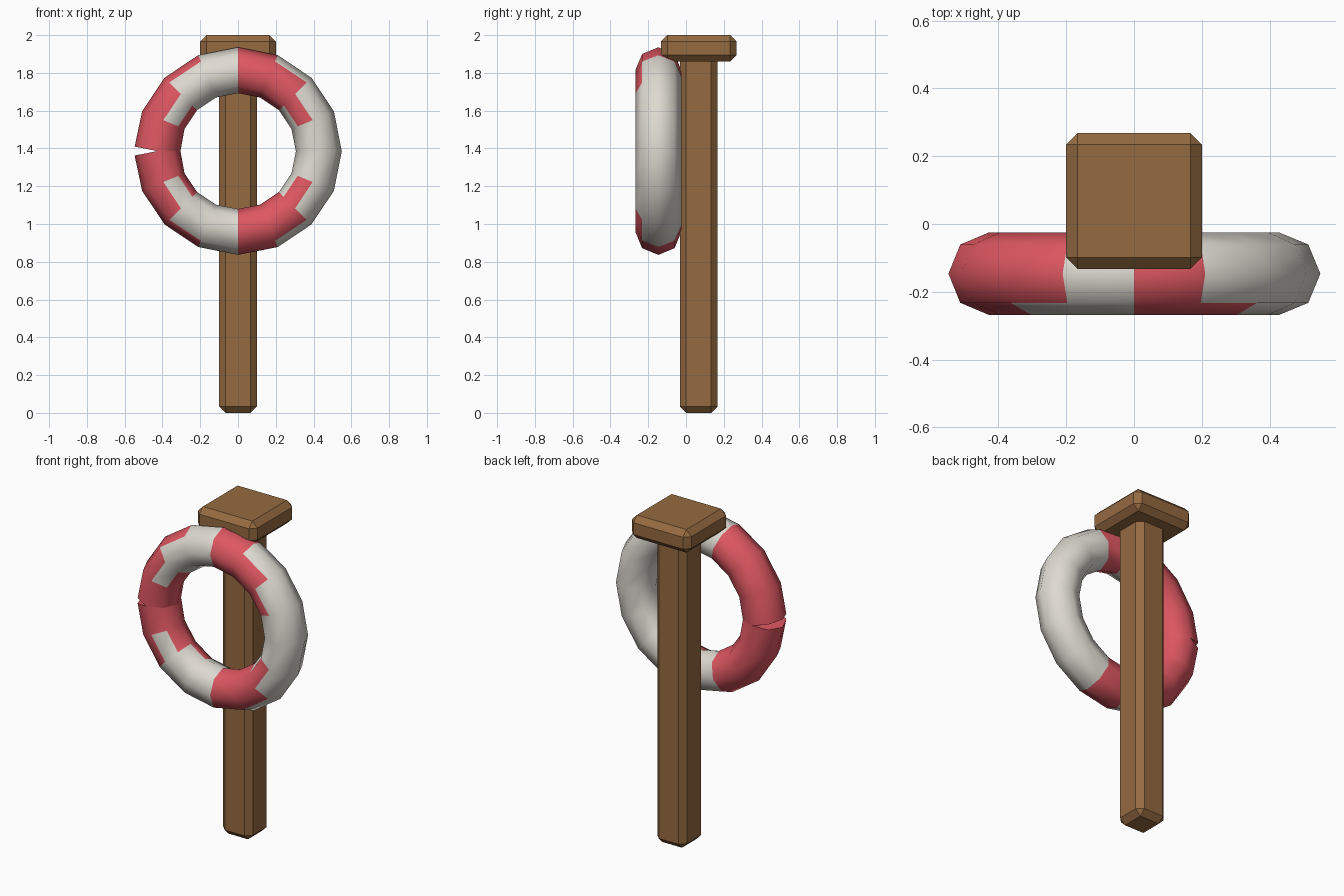
import bpy, bmesh
from math import pi, sin, cos, radians
from mathutils import Vector

cube = bpy.data.objects.get("Cube")
if cube:
    bpy.data.objects.remove(cube, do_unlink=True)


def material(name, rgb):
    mat = bpy.data.materials.new(name)
    mat.use_nodes = True
    color = (*rgb, 1)
    mat.diffuse_color = color
    bsdf = mat.node_tree.nodes["Principled BSDF"]
    bsdf.inputs["Base Color"].default_value = color
    bsdf.inputs["Roughness"].default_value = 0.8
    return mat


wood = material("brown wood", (0.30, 0.145, 0.053))
white = material("off white", (0.73, 0.70, 0.64))
red = material("red", (0.73, 0.095, 0.12))


def add_object(name, bm, mats):
    bmesh.ops.recalc_face_normals(bm, faces=bm.faces)
    mesh = bpy.data.meshes.new(name)
    bm.to_mesh(mesh)
    bm.free()
    for mat in mats:
        mesh.materials.append(mat)
    obj = bpy.data.objects.new(name, mesh)
    bpy.context.collection.objects.link(obj)
    return obj


def chamfered_box(name, low, high, chamfer):
    low, high = Vector(low), Vector(high)
    bm = bmesh.new()
    bmesh.ops.create_cube(bm, size=1)
    bmesh.ops.scale(bm, vec=high - low, verts=bm.verts)
    bmesh.ops.translate(bm, vec=(low + high) / 2, verts=bm.verts)
    bmesh.ops.bevel(bm, geom=bm.edges[:], offset=chamfer, segments=1,
                    affect='EDGES', profile=0.5)
    return add_object(name, bm, [wood])


# Wooden post and its cap
chamfered_box("post", (-0.1, -0.033, 0), (0.1, 0.167, 1.96), 0.034)
chamfered_box("post_cap", (-0.2, -0.133, 1.86), (0.2, 0.268, 2.0), 0.034)

# Life ring: an open tube whose two ends meet in a notch on the right side
SEGMENTS, SIDES = 16, 8
RING, TUBE = 0.428, 0.1215
CENTER = Vector((0, -0.1465, 1.386))
STEP = 2 * pi / SEGMENTS
# How many segments each side of the tube keeps its stripe away from the pole
REACH = [1, 2, 3, 2, 1, 1, 1, 1]

bm = bmesh.new()
sections = []
for i in range(SEGMENTS + 1):
    angle = pi - i * STEP
    # End sections stand square to their own segment
    tilt = pi - min(max(i, 0.5), SEGMENTS - 0.5) * STEP
    middle = CENTER + RING * Vector((cos(angle), 0, sin(angle)))
    outward = Vector((cos(tilt), 0, sin(tilt)))
    section = []
    for k in range(SIDES):
        phi = 2 * pi * k / SIDES
        offset = outward * cos(phi) + Vector((0, -sin(phi), 0))
        section.append(bm.verts.new(middle + TUBE * offset))
    sections.append(section)

quarter = SEGMENTS // 4
for i in range(SEGMENTS):
    a, b = sections[i], sections[i + 1]
    from_pole = i % quarter
    if (i // quarter) % 2 == 0:
        from_pole = quarter - 1 - from_pole
    on_left = quarter <= i < 3 * quarter
    for k in range(SIDES):
        n = (k + 1) % SIDES
        face = bm.faces.new((a[k], a[n], b[n], b[k]))
        face.smooth = True
        face.material_index = int((from_pole < REACH[k]) == on_left)
for end in (sections[0], sections[-1]):
    bm.faces.new(end).material_index = 1

ring = add_object("life_ring", bm, [white, red])
ring.data.set_sharp_from_angle(angle=radians(60))
